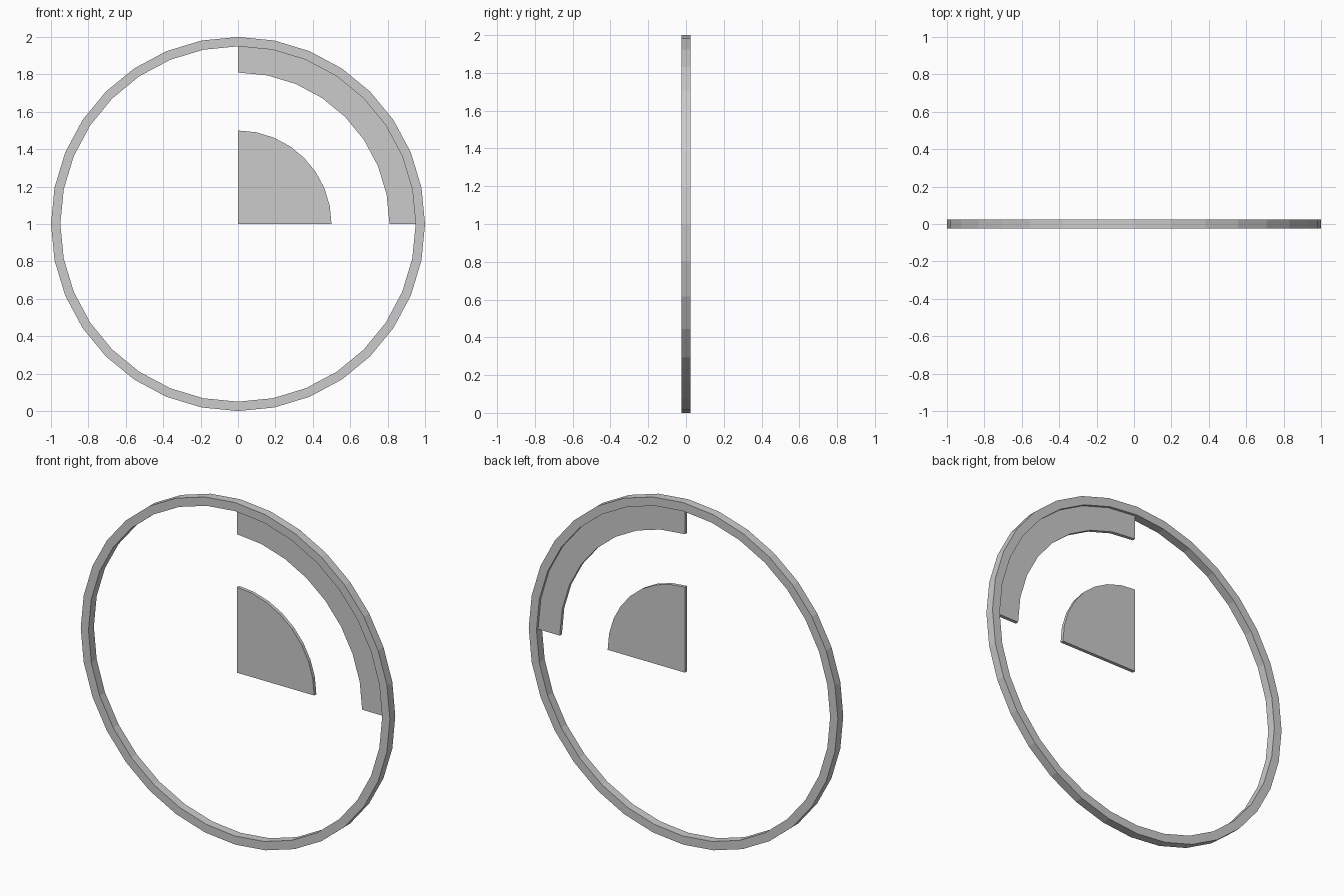
import bpy, bmesh
from math import sin, cos, pi

if "Cube" in bpy.data.objects:
    bpy.data.objects.remove(bpy.data.objects["Cube"])

CENTRE_Z = 1.0
STEP = 2 * pi / 32  # every arc follows a 32-sided circle


def arc_plate(name, r_in, r_out, depth, steps):
    """Flat plate facing -y, swept between two radii; r_in = 0 gives a wedge."""
    closed = steps == 32
    bm = bmesh.new()

    def point(r, i, y):
        return bm.verts.new((r * cos(i * STEP), y, CENTRE_Z + r * sin(i * STEP)))

    count = steps if closed else steps + 1
    if r_in == 0:
        # front outline, extruded backwards
        outline = [point(0, 0, -depth / 2)]
        outline += [point(r_out, i, -depth / 2) for i in range(count)]
        faces = [bm.faces.new(outline)]
    else:
        inner = [point(r_in, i, -depth / 2) for i in range(count)]
        outer = [point(r_out, i, -depth / 2) for i in range(count)]
        faces = []
        for i in range(steps):
            j = (i + 1) % count
            faces.append(bm.faces.new((inner[i], outer[i], outer[j], inner[j])))
    # keep the front faces and extrude a copy to the back
    front = bmesh.ops.duplicate(bm, geom=faces)
    ext = bmesh.ops.extrude_face_region(bm, geom=faces)
    moved = [g for g in ext["geom"] if isinstance(g, bmesh.types.BMVert)]
    bmesh.ops.translate(bm, verts=moved, vec=(0, depth, 0))
    bmesh.ops.remove_doubles(bm, verts=bm.verts, dist=1e-5)
    bmesh.ops.recalc_face_normals(bm, faces=bm.faces)
    mesh = bpy.data.meshes.new(name)
    bm.to_mesh(mesh)
    bm.free()
    obj = bpy.data.objects.new(name, mesh)
    bpy.context.collection.objects.link(obj)
    return obj


# Full outer rim
arc_plate("outer_ring", 0.95, 1.0, 0.05, 32)
# Thin quarter band inside the rim
arc_plate("quarter_band", 0.81, 0.95, 0.02, 8)
# Thin quarter disc at the centre
arc_plate("quarter_disc", 0.0, 0.5, 0.02, 8)
